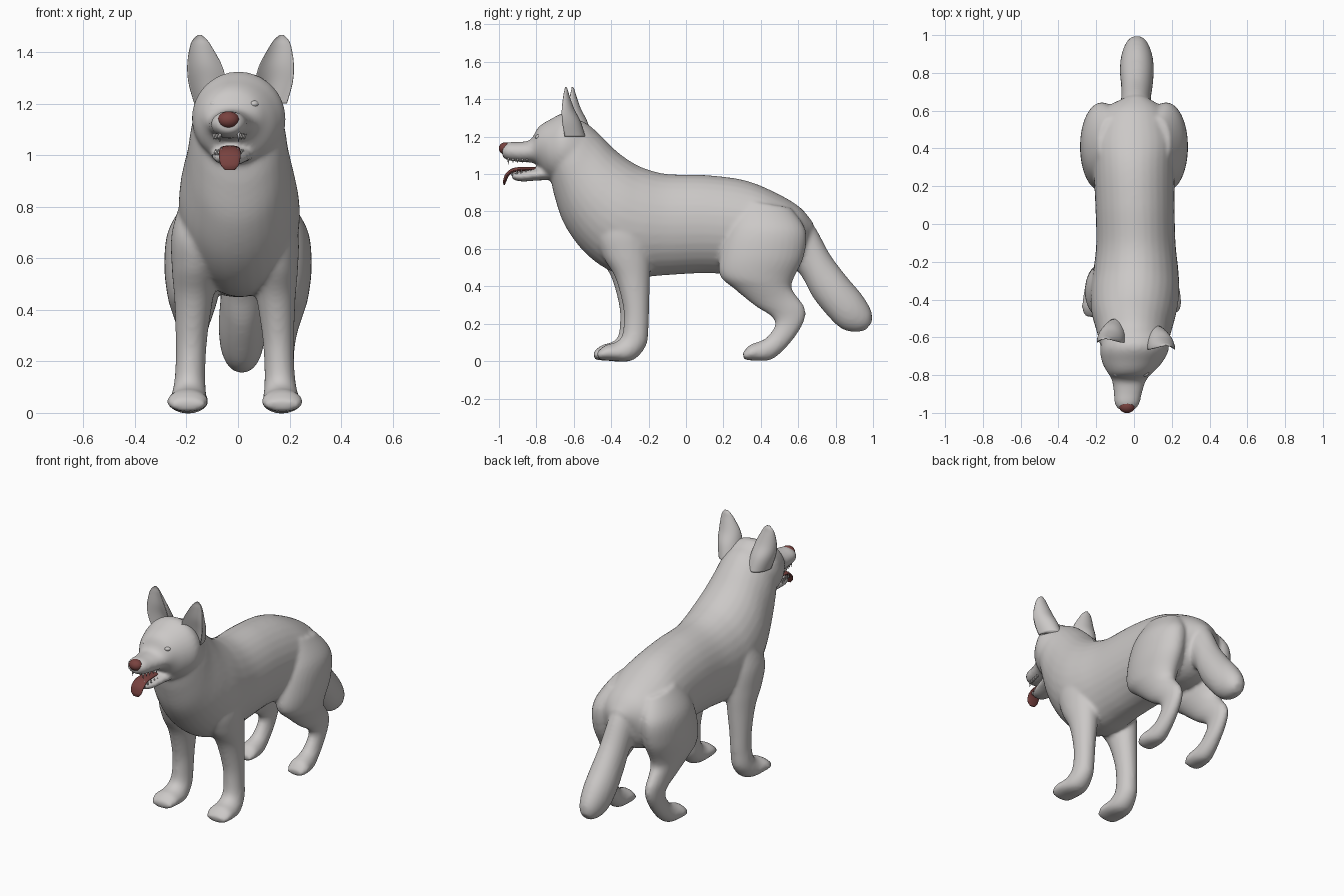
import bpy, bmesh, math
from mathutils import Vector

cube = bpy.data.objects.get("Cube")
if cube:
    bpy.data.objects.remove(cube, do_unlink=True)


def material(name, colour):
    mat = bpy.data.materials.new(name)
    mat.use_nodes = True
    mat.diffuse_color = (*colour, 1)
    mat.node_tree.nodes["Principled BSDF"].inputs["Base Color"].default_value = (*colour, 1)
    return mat


fur = material("light grey fur", (0.6, 0.58, 0.57))
flesh = material("dark red flesh", (0.19, 0.055, 0.05))
SEGMENTS = 32


def spline(a, b, c, d, t):
    """Catmull-Rom value between b and c."""
    return 0.5 * (2 * b + (c - a) * t + (2 * a - 5 * b + 4 * c - d) * t ** 2
                  + (3 * b - a - 3 * c + d) * t ** 3)


def smooth_rows(rows, steps=6):
    """Fill in extra rows along a smooth path through the given ones."""
    padded = [rows[0], *rows, rows[-1]]
    result = []
    for i in range(len(rows) - 1):
        for s in range(steps):
            result.append([spline(*v, s / steps) for v in zip(*padded[i:i + 4])])
    return result + [list(rows[-1])]


def skin(bm, rings):
    """Bridge closed rings of points and cap both ends."""
    loops = [[bm.verts.new(p) for p in ring] for ring in rings]
    faces = [bm.faces.new(loops[0]), bm.faces.new(loops[-1])]
    for low, high in zip(loops, loops[1:]):
        for i in range(len(low)):
            j = (i + 1) % len(low)
            faces.append(bm.faces.new((low[i], low[j], high[j], high[i])))
    bmesh.ops.recalc_face_normals(bm, faces=faces)


def loft(bm, rows, side=1, shift_x=0, shift_y=0):
    """Rows: y, z of one profile edge, y, z of the other, half width, centre x."""
    rings = []
    for y1, z1, y2, z2, width, x in smooth_rows(rows):
        middle = Vector((side * x + shift_x, (y1 + y2) / 2 + shift_y, (z1 + z2) / 2))
        half = Vector((0, (y1 - y2) / 2, (z1 - z2) / 2))
        ring = []
        for k in range(SEGMENTS):
            a = math.tau * k / SEGMENTS
            ring.append(middle + Vector((width * math.cos(a), 0, 0)) + half * math.sin(a))
        rings.append(ring)
    skin(bm, rings)


def finish(name, bm, mat):
    mesh = bpy.data.meshes.new(name)
    bm.to_mesh(mesh)
    bm.free()
    mesh.materials.append(mat)
    mesh.shade_smooth()
    obj = bpy.data.objects.new(name, mesh)
    bpy.context.collection.objects.link(obj)
    return obj


def ball(name, centre, size, mat):
    bm = bmesh.new()
    bmesh.ops.create_uvsphere(bm, u_segments=24, v_segments=16, radius=1)
    bmesh.ops.scale(bm, vec=size, verts=bm.verts)
    bmesh.ops.translate(bm, vec=centre, verts=bm.verts)
    return finish(name, bm, mat)


# Rump, trunk, chest and neck
torso = [
    (.68, .74, .64, .6, .07, .01), (.6, .83, .6, .5, .17, 0),
    (.45, .915, .48, .45, .22, 0), (.3, .97, .3, .46, .215, 0),
    (.1, .995, .1, .47, .21, .005), (-.1, 1.0, -.1, .46, .21, .01),
    (-.22, 1.03, -.27, .45, .225, .01), (-.3, 1.07, -.42, .49, .235, .005),
    (-.38, 1.13, -.55, .59, .225, 0), (-.46, 1.21, -.65, .73, .2, 0),
    (-.53, 1.27, -.7, .87, .185, 0), (-.6, 1.3, -.72, .96, .17, 0),
]
# Skull and muzzle
head = [
    (-.54, 1.26, -.6, .95, .165, .005), (-.64, 1.325, -.68, .96, .182, .003),
    (-.73, 1.29, -.74, .98, .158, -.01), (-.79, 1.25, -.79, 1.04, .118, -.02),
    (-.83, 1.185, -.82, 1.06, .092, -.026), (-.89, 1.172, -.89, 1.065, .076, -.032),
    (-.95, 1.17, -.95, 1.073, .066, -.037), (-.985, 1.15, -.98, 1.09, .045, -.038),
]
jaw = [
    (-.7, 1.04, -.7, .97, .09, -.015), (-.8, 1.03, -.8, .965, .078, -.025),
    (-.88, 1.015, -.88, .96, .06, -.03), (-.935, 1.005, -.93, .972, .035, -.034),
]
tail = [
    (.58, .82, .56, .52, .1, .01), (.68, .73, .62, .45, .08, .01),
    (.77, .57, .68, .34, .083, .015), (.86, .45, .76, .24, .09, .015),
    (.94, .355, .83, .175, .083, .015), (.99, .27, .9, .155, .06, .015),
    (.995, .21, .96, .165, .03, .015),
]
front_leg = [
    (-.4, .86, -.24, .84, .07, .13), (-.48, .7, -.2, .7, .095, .15),
    (-.45, .57, -.19, .56, .09, .155), (-.38, .45, -.193, .43, .075, .16),
    (-.338, .3, -.197, .3, .062, .168), (-.333, .2, -.2, .18, .058, .172),
    (-.345, .13, -.215, .08, .062, .176), (-.38, .1, -.29, .003, .072, .18),
    (-.43, .085, -.415, .003, .08, .184), (-.475, .05, -.47, .008, .062, .184),
]
hind_leg = [
    (.3, .86, .56, .82, .06, .13), (.23, .72, .64, .7, .105, .165),
    (.185, .58, .63, .56, .112, .174), (.18, .46, .575, .44, .098, .175),
    (.26, .385, .565, .39, .08, .175), (.37, .295, .59, .35, .058, .175),
    (.455, .24, .635, .285, .046, .175), (.475, .19, .63, .21, .042, .175),
    (.43, .125, .56, .1, .046, .175), (.39, .105, .46, .01, .056, .177),
    (.34, .085, .36, .003, .065, .18), (.303, .045, .31, .008, .05, .18),
]

# All fur-covered volumes fused into a single smooth skin
bm = bmesh.new()
for rows in (torso, head, jaw, tail):
    loft(bm, rows)
for side in (1, -1):
    loft(bm, front_leg, side, -.012, .01 * side - .01)
    loft(bm, hind_leg, side)
body = finish("body", bm, fur)
remesh = body.modifiers.new("fuse", 'REMESH')
remesh.mode = 'VOXEL'
remesh.voxel_size = 0.011
remesh.use_smooth_shade = True
soften = body.modifiers.new("soften", 'SMOOTH')
soften.factor = 0.5
soften.iterations = 7

# Ears: crescent sections, hollow towards the front
# Rows: z, distance from the middle, y, half width, depth
ear_rows = [
    (1.2, .11, -.62, .07, .1), (1.28, .128, -.635, .074, .09),
    (1.35, .14, -.64, .067, .06), (1.42, .154, -.635, .043, .03),
    (1.45, .158, -.63, .026, .016), (1.466, .159, -.628, .008, .006),
]
for side, name in ((1, "left_ear"), (-1, "right_ear")):
    rings = []
    for z, x, y, width, depth in smooth_rows(ear_rows):
        ring = []
        for k in range(SEGMENTS):
            a = math.tau * k / SEGMENTS
            s = math.sin(a)
            bulge = s if s > 0 else -0.5 * s * s
            if s < 0:
                bulge = 0.5 * s * s - 0.12
            ring.append((.01 + side * x + width * math.cos(a),
                         y - .018 * side + depth * bulge, z))
        rings.append(ring)
    bm = bmesh.new()
    skin(bm, rings)
    finish(name, bm, fur)

# Eyes
for x, name in ((.06, "left_eye"), (-.092, "right_eye")):
    ball(name, (x, -.785, 1.198), (.021, .022, .015), fur)

# Nose
ball("nose", (-.037, -.965, 1.137), (.042, .036, .033), flesh)

# Tongue hanging over the lower jaw
tongue = [
    (-.76, 1.035, -.76, 1.015, .035, -.03), (-.85, 1.038, -.85, 1.016, .038, -.031),
    (-.92, 1.033, -.912, 1.01, .04, -.032), (-.962, 1.005, -.943, .995, .042, -.032),
    (-.978, .965, -.96, .963, .036, -.032), (-.975, .942, -.968, .942, .018, -.032),
]
bm = bmesh.new()
loft(bm, tongue)
finish("tongue", bm, flesh)

# Teeth: a row along each side of both jaws
bm = bmesh.new()
for side in (1, -1):
    for i in range(5):
        y = -.95 + .025 * i
        size = .012 if i else .02
        for z, spread, direction in ((1.072, .036, -1), (1.012, .03, 1)):
            made = bmesh.ops.create_cone(bm, segments=8, radius1=.007, radius2=.001,
                                         depth=size * 2, cap_ends=True)["verts"]
            bmesh.ops.scale(bm, vec=(1, 1, direction), verts=made)
            offset = side * (spread + .006 * i)
            bmesh.ops.translate(bm, vec=(offset - .034, y + .02 * (direction > 0), z), verts=made)
bmesh.ops.recalc_face_normals(bm, faces=bm.faces)
finish("teeth", bm, fur)
